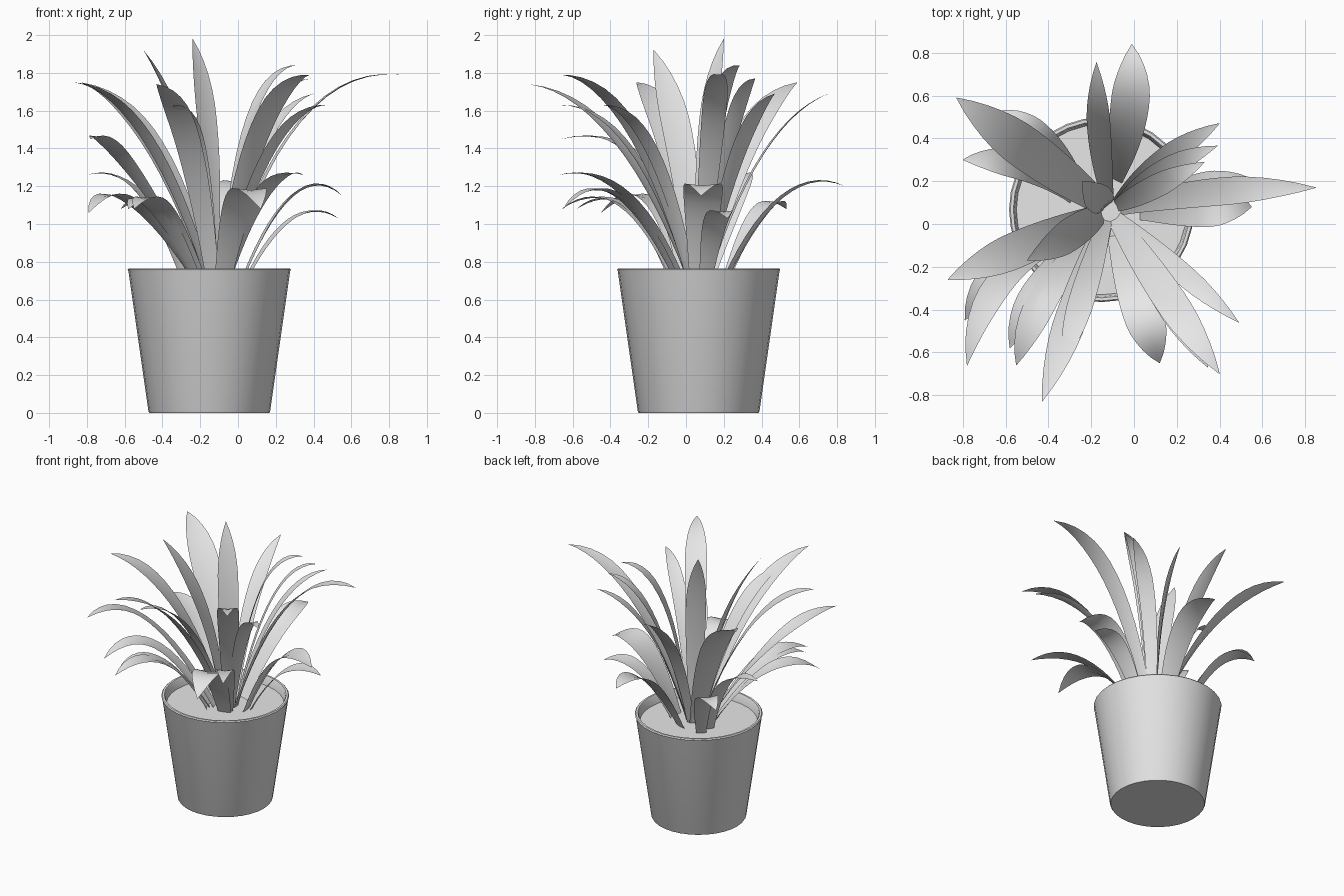
import bpy, math
from mathutils import Vector, Matrix

cube = bpy.data.objects.get("Cube")
if cube:
    bpy.data.objects.remove(cube)

grey = bpy.data.materials.new("plain_grey")
grey.use_nodes = True
grey.diffuse_color = (0.8, 0.8, 0.8, 1)
grey.node_tree.nodes["Principled BSDF"].inputs["Base Color"].default_value = (0.8, 0.8, 0.8, 1)

CENTRE = Vector((-0.152, 0.067, 0))


def add_object(name, verts, faces, angle):
    mesh = bpy.data.meshes.new(name)
    mesh.from_pydata(verts, [], faces)
    mesh.materials.append(grey)
    obj = bpy.data.objects.new(name, mesh)
    bpy.context.collection.objects.link(obj)
    bpy.ops.object.select_all(action='DESELECT')
    obj.select_set(True)
    bpy.context.view_layer.objects.active = obj
    bpy.ops.object.shade_smooth_by_angle(angle=math.radians(angle))
    return obj


def lathe(name, profile, sides=32, cap_first=False, cap_last=False):
    verts, faces = [], []
    for r, z in profile:
        for i in range(sides):
            a = math.tau * i / sides
            verts.append(CENTRE + Vector((r * math.cos(a), r * math.sin(a), z)))
    for k in range(len(profile) - 1):
        for i in range(sides):
            j = (i + 1) % sides
            faces.append((k * sides + i, k * sides + j, (k + 1) * sides + j, (k + 1) * sides + i))
    if cap_first:
        faces.append(tuple(reversed(range(sides))))
    if cap_last:
        faces.append(tuple(range(len(verts) - sides, len(verts))))
    return add_object(name, verts, faces, 30)


def leaf(name, tip, lift, reach, width, spread, sway=0, twist=0, steps=14):
    """Arching blade: reach, lift and sway place the bend, spread sets the root distance."""
    tip = Vector(tip)
    root = CENTRE + Vector((0.035, 0.0, 0.69))
    away = Vector((tip.x - root.x, tip.y - root.y, 0)).normalized()
    root += away * spread
    bend = root + (tip - root) * reach + Vector((-away.y, away.x, 0)) * sway
    bend.z = tip.z + lift
    turn = Matrix.Rotation(math.radians(twist), 3, 'Z')
    verts, faces = [], []
    for i in range(steps + 1):
        t = i / steps
        p = root * (1 - t) ** 2 + bend * (2 * t * (1 - t)) + tip * t * t
        d = ((bend - root) * (1 - t) + (tip - bend) * t).normalized()
        side = turn @ Vector((-d.y, d.x, 0)).normalized()
        up = d.cross(side).normalized()
        if up.z < 0:
            up = -up
        # Narrow root, broad outer half, pointed end
        taper = 0.48 + 0.52 * math.sin(math.pi / 2 * min(t / 0.6, 1))
        if t > 0.6:
            taper *= math.cos((t - 0.6) / 0.4 * math.pi / 2) ** 0.85
        half = max(width * taper / 2, 0.001)
        verts += [p - side * half + up * half * 0.12, p, p + side * half + up * half * 0.12]
        if i:
            a = 3 * (i - 1)
            faces += [(a, a + 1, a + 4, a + 3), (a + 1, a + 2, a + 5, a + 4)]
    return add_object(name, verts, faces, 60)


# Pot shell with a stepped rim, and the soil disc
lathe("pot", [(0.317, 0.0), (0.322, 0.008), (0.428, 0.75), (0.432, 0.758), (0.426, 0.765),
              (0.412, 0.765), (0.406, 0.755), (0.396, 0.69)], cap_first=True)
lathe("soil", [(0.398, 0.70)], cap_last=True)

# Tall inner leaves: tip, lift, reach, width, spread, sway, twist
tall = [
    ((-0.24, 0.20, 1.98), -0.40, 0.05, 0.14, 0.02),
    ((-0.50, -0.17, 1.92), -0.42, 0.22, 0.16, 0.04, 0, -18),
    ((-0.83, 0.59, 1.75), -0.12, 0.42, 0.20, 0.04),
    ((-0.87, -0.26, 1.75), -0.05, 0.45, 0.17, 0.04),
    ((-0.43, -0.83, 1.74), -0.08, 0.42, 0.15, 0.05),
    ((0.40, -0.70, 1.79), 0.02, 0.42, 0.15, 0.05),
    ((0.49, -0.46, 1.63), 0.02, 0.42, 0.10, 0.05),
    ((0.85, 0.17, 1.79), 0.05, 0.38, 0.13, 0.05, 0.06),
    ((0.33, 0.29, 1.84), 0.02, 0.25, 0.11, 0.04),
    ((0.39, 0.365, 1.77), -0.02, 0.40, 0.10, 0.05, 0.06),
    ((0.40, 0.47, 1.69), -0.10, 0.40, 0.11, 0.05, 0.05),
    ((-0.175, 0.755, 1.69), -0.15, 0.42, 0.11, 0.05, 0.03),
    ((-0.34, -0.67, 1.63), 0.00, 0.42, 0.12, 0.05),
]
for n, args in enumerate(tall):
    leaf(f"tall_leaf_{n + 1}", *args)

# Low outer leaves that arch over and droop
low = [
    ((-0.78, -0.66, 1.45), 0.12, 0.50, 0.13, 0.10, -0.30),
    ((0.345, -0.67, 1.26), 0.08, 0.45, 0.12, 0.10),
    ((0.55, 0.08, 1.15), 0.22, 0.52, 0.21, 0.14, 0.03),
    ((0.53, 0.22, 1.03), 0.15, 0.50, 0.14, 0.16),
    ((0.12, -0.65, 1.08), 0.32, 0.55, 0.19, 0.12),
    ((-0.55, -0.66, 1.08), 0.22, 0.50, 0.14, 0.14, -0.10),
    ((-0.58, -0.58, 1.08), 0.20, 0.50, 0.14, 0.16, -0.10),
    ((-0.79, -0.45, 1.06), 0.30, 0.55, 0.15, 0.14, -0.17),
    ((-0.80, 0.30, 1.26), 0.08, 0.50, 0.13, 0.17, -0.12),
    ((-0.62, 0.53, 1.08), 0.16, 0.52, 0.14, 0.21, -0.05),
    ((-0.01, 0.84, 1.20), 0.14, 0.50, 0.18, 0.14, -0.06),
]
for n, args in enumerate(low):
    leaf(f"low_leaf_{n + 1}", *args)
